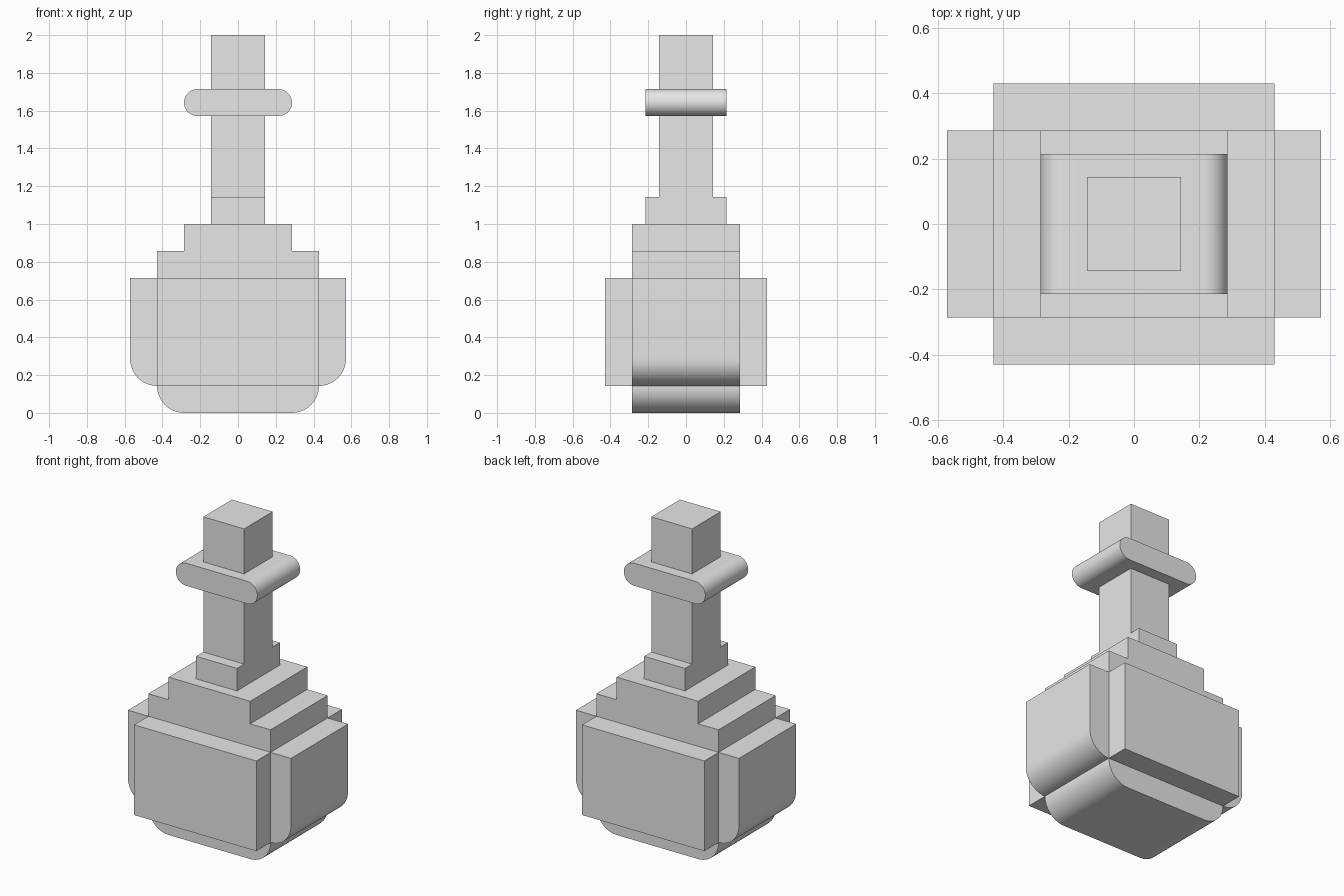
import bpy
import bmesh
import math

U = 2 / 14  # one modelling unit: the flask is 14 units tall
STEPS = 12  # segments per rounded corner

cube = bpy.data.objects.get("Cube")
if cube:
    bpy.data.objects.remove(cube, do_unlink=True)

grey = bpy.data.materials.new("plain grey")
grey.use_nodes = True
colour = (0.8, 0.8, 0.8, 1)
grey.diffuse_color = colour
grey.node_tree.nodes["Principled BSDF"].inputs["Base Color"].default_value = colour


def corner(cx, cz, radius, start):
    """Quarter arc, counter-clockwise, or one point when the radius is zero."""
    if radius == 0:
        return [(cx, cz)]
    angles = [start + math.pi / 2 * i / STEPS for i in range(STEPS + 1)]
    return [(cx + radius * math.cos(a), cz + radius * math.sin(a)) for a in angles]


def block(name, half_x, half_y, bottom, top, low_r=0, high_r=0):
    """Front outline with optional rounded corners, extruded from front to back."""
    lx, hx = half_x - low_r, half_x - high_r
    outline = corner(lx, bottom + low_r, low_r, -math.pi / 2)
    outline += corner(hx, top - high_r, high_r, 0)
    outline += corner(-hx, top - high_r, high_r, math.pi / 2)
    outline += corner(-lx, bottom + low_r, low_r, math.pi)

    bm = bmesh.new()
    for x, z in outline:
        bm.verts.new((x * U, -half_y * U, z * U))
    bmesh.ops.remove_doubles(bm, verts=bm.verts, dist=1e-5)
    bm.verts.ensure_lookup_table()
    face = bm.faces.new(bm.verts)
    result = bmesh.ops.extrude_face_region(bm, geom=[face])
    moved = [v for v in result["geom"] if isinstance(v, bmesh.types.BMVert)]
    bmesh.ops.translate(bm, verts=moved, vec=(0, 2 * half_y * U, 0))
    bmesh.ops.recalc_face_normals(bm, faces=bm.faces)

    mesh = bpy.data.meshes.new(name)
    bm.to_mesh(mesh)
    bm.free()
    mesh.materials.append(grey)
    obj = bpy.data.objects.new(name, mesh)
    bpy.context.collection.objects.link(obj)
    if low_r or high_r:
        bpy.ops.object.select_all(action="DESELECT")
        obj.select_set(True)
        bpy.context.view_layer.objects.active = obj
        bpy.ops.object.shade_smooth_by_angle(angle=math.radians(30))
    return obj


# Bulb: rounded core crossed by side-to-side and front-to-back slabs
block("bulb_core", 3, 2, 0, 6, low_r=1)
block("bulb_side_slab", 4, 2, 1, 5, low_r=1)
block("bulb_front_back_slab", 3, 3, 1, 5)

# Stepped shoulder and neck
block("shoulder", 2, 2, 6, 7)
block("neck_base", 1, 1.5, 7, 8)
block("neck", 1, 1, 8, 14)

# Round-ended collar around the neck
block("collar", 2, 1.5, 11, 12, low_r=0.5, high_r=0.5)
